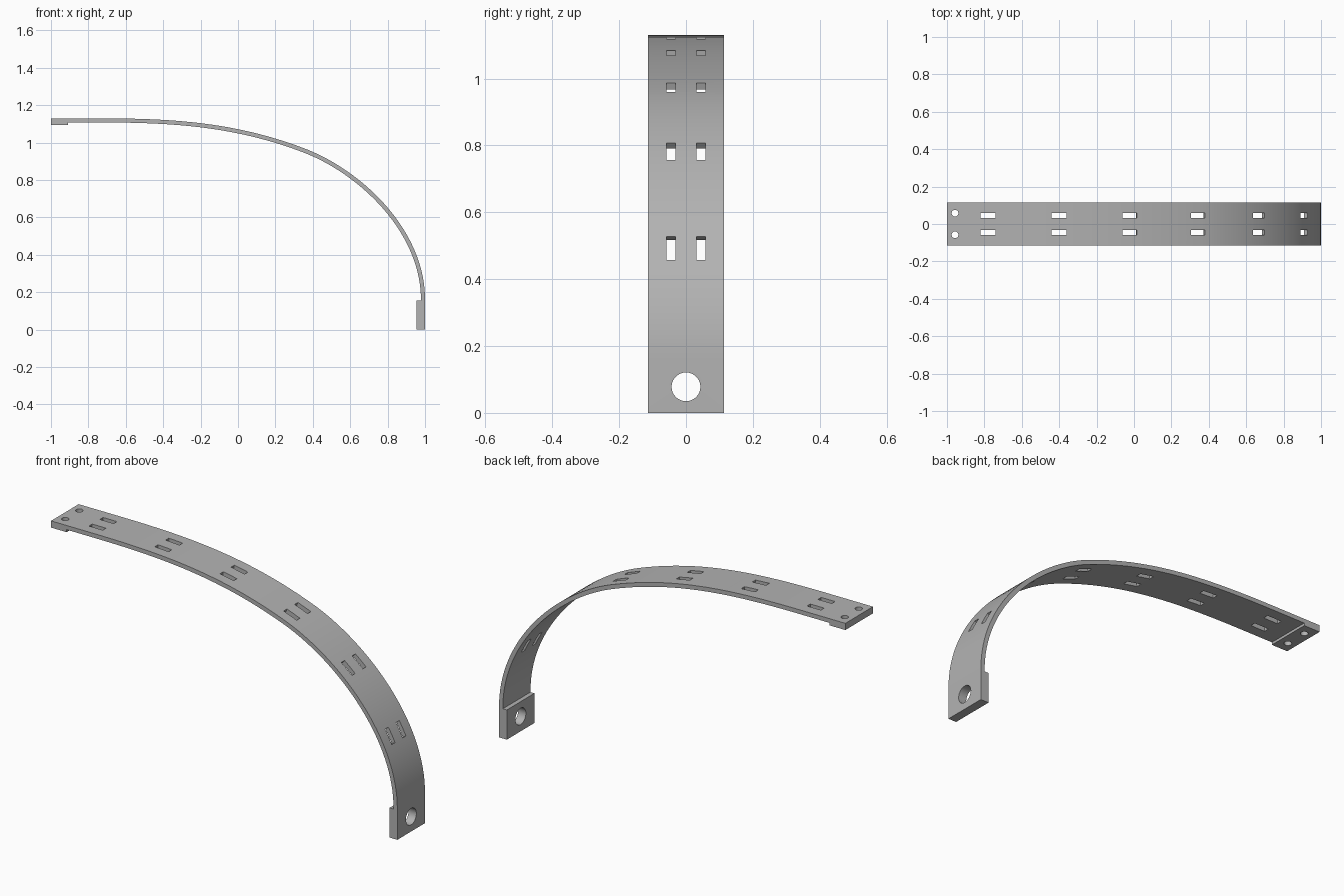
import bpy, bmesh
from mathutils import Vector, Matrix
from mathutils.geometry import interpolate_bezier

cube = bpy.data.objects.get("Cube")
if cube:
    bpy.data.objects.remove(cube, do_unlink=True)

HALF_WIDTH = 0.114
THICK = 0.022
TOP = 1.13

steel = bpy.data.materials.new("grey metal")
steel.use_nodes = True
GREY = (0.45, 0.45, 0.45, 1)
steel.diffuse_color = GREY
steel.node_tree.nodes["Principled BSDF"].inputs["Base Color"].default_value = GREY


def bezier(points, count):
    return interpolate_bezier(*[Vector((x, 0, z)) for x, z in points], count)


# Outer line of the band: flat start, long curve, straight drop
curve = bezier([(-0.75, TOP), (-0.35, TOP), (-0.02, 1.11), (0.35, 0.971)], 28)
curve += bezier([(0.35, 0.971), (0.66, 0.855), (1, 0.535), (1, 0.16)], 36)[1:]
outer = [Vector((-1, 0, TOP))] + curve + [Vector((1, 0, 0))]


def inward(i):
    a, b = outer[max(i - 1, 0)], outer[min(i + 1, len(outer) - 1)]
    if i <= 1:
        return Vector((0, 0, -1))
    if i >= len(outer) - 2:
        return Vector((-1, 0, 0))
    d = (b - a).normalized()
    return Vector((d.z, 0, -d.x))


inner = [p + inward(i) * THICK for i, p in enumerate(outer)][1:-1]

# Closed side profile with a thick pad at each end
low_pad = [(1 - THICK, 0.155), (0.955, 0.155), (0.955, 0)]
top_pad = [(-0.91, TOP - THICK), (-0.91, 1.095), (-1, 1.095)]
to_vec = lambda pts: [Vector((x, 0, z)) for x, z in pts]
profile = outer + to_vec(reversed(low_pad)) + inner[::-1] + to_vec(top_pad)

bm = bmesh.new()
face = bm.faces.new([bm.verts.new(p + Vector((0, -HALF_WIDTH, 0))) for p in profile])
ext = bmesh.ops.extrude_face_region(bm, geom=[face])
bmesh.ops.translate(bm, vec=(0, 2 * HALF_WIDTH, 0),
                    verts=[v for v in ext["geom"] if isinstance(v, bmesh.types.BMVert)])
bmesh.ops.recalc_face_normals(bm, faces=bm.faces)
mesh = bpy.data.meshes.new("curved_strap")
bm.to_mesh(mesh)
bm.free()
strap = bpy.data.objects.new("curved_strap", mesh)
bpy.context.collection.objects.link(strap)
mesh.materials.append(steel)


def point_along(dist):
    """Point and direction at a distance along the outer line."""
    for a, b in zip(outer, outer[1:]):
        step = (b - a).length
        if dist <= step:
            return a.lerp(b, dist / step), (b - a).normalized()
        dist -= step


cut = bmesh.new()

# Six pairs of slots, square to the band
for n in range(6):
    centre, d = point_along(0.22 + 0.38 * n)
    normal = Vector((-d.z, 0, d.x))
    turn = Matrix((d, normal.cross(d), normal)).transposed().to_4x4()
    for side in (-1, 1):
        place = Matrix.Translation(centre - normal * THICK / 2 + Vector((0, side * 0.045, 0)))
        size = Matrix.Diagonal((0.08, 0.027, 0.08, 1))
        bmesh.ops.create_cube(cut, size=1, matrix=place @ turn @ size)


def drill(location, radius, turn=Matrix.Identity(4)):
    bmesh.ops.create_cone(cut, cap_ends=True, segments=40, radius1=radius, radius2=radius,
                          depth=0.2, matrix=Matrix.Translation(location) @ turn)


# Two small holes in the top pad, one large hole in the low pad
for side in (-1, 1):
    drill((-0.957, side * 0.058, TOP), 0.018)
drill((0.98, 0, 0.078), 0.043, Matrix.Rotation(1.5708, 4, "Y"))

bmesh.ops.recalc_face_normals(cut, faces=cut.faces)
cut_mesh = bpy.data.meshes.new("hole_cutter")
cut.to_mesh(cut_mesh)
cut.free()
cutter = bpy.data.objects.new("hole_cutter", cut_mesh)
bpy.context.collection.objects.link(cutter)
cutter.hide_render = True

# Cut the holes, then smooth the curved surfaces
mod = strap.modifiers.new("holes", "BOOLEAN")
mod.operation = "DIFFERENCE"
mod.solver = "EXACT"
mod.object = cutter
bpy.ops.object.select_all(action="DESELECT")
bpy.context.view_layer.objects.active = strap
strap.select_set(True)
bpy.ops.object.modifier_apply(modifier=mod.name)
bpy.data.objects.remove(cutter, do_unlink=True)
bpy.ops.object.shade_smooth_by_angle(angle=0.5)
